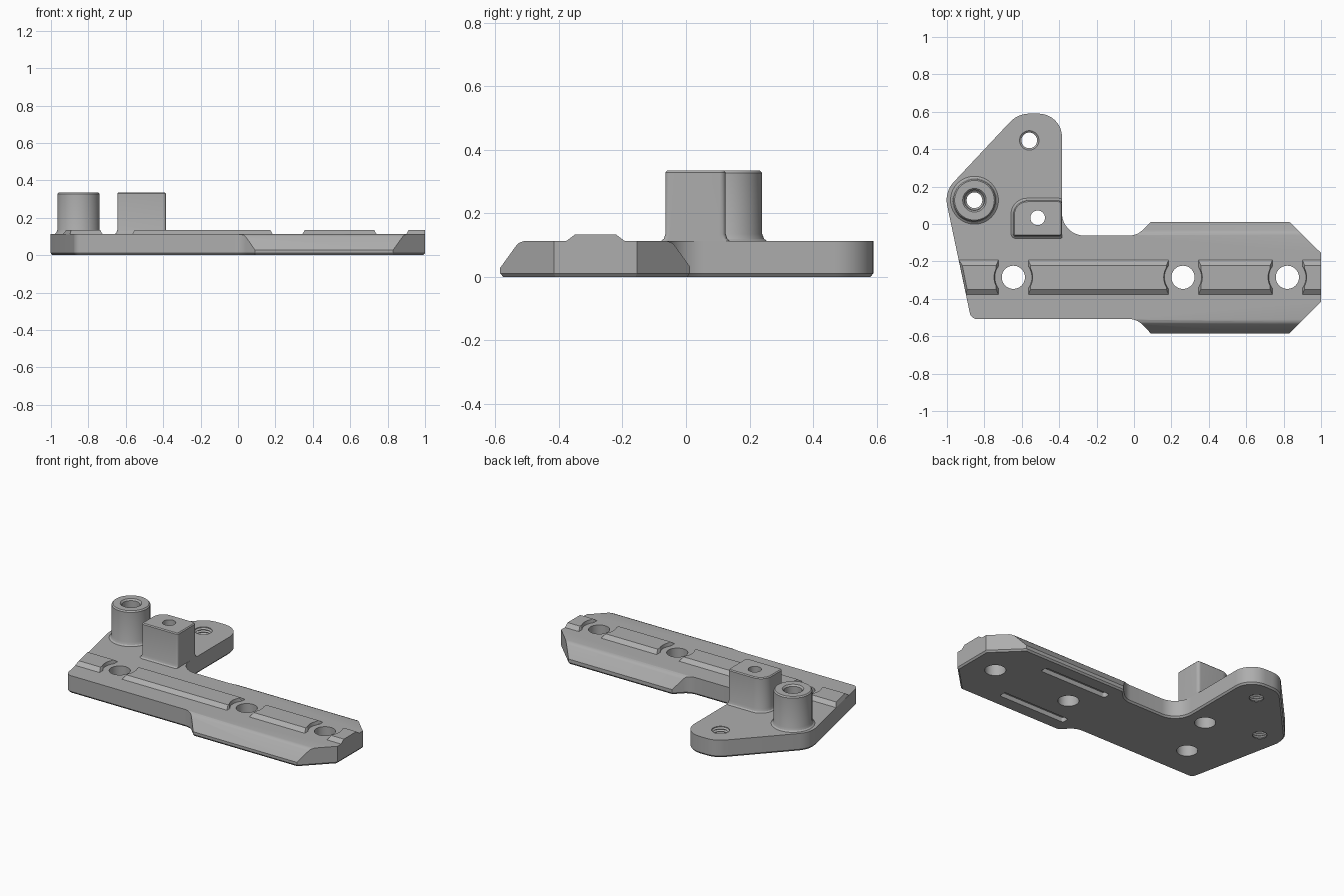
import bpy, bmesh, math
from mathutils import Vector

if "Cube" in bpy.data.objects:
    bpy.data.objects.remove(bpy.data.objects["Cube"])

grey = bpy.data.materials.new("satin_grey")
grey.diffuse_color = (0.42, 0.42, 0.42, 1)
grey.use_nodes = True
grey.node_tree.nodes["Principled BSDF"].inputs["Base Color"].default_value = grey.diffuse_color


def rounded(corners):
    """Counter-clockwise outline from (x, y, fillet radius) corners."""
    out, n = [], len(corners)
    for i, (x, y, r) in enumerate(corners):
        p = Vector((x, y))
        if r == 0:
            out.append(p)
            continue
        a = (Vector(corners[i - 1][:2]) - p).normalized()
        b = (Vector(corners[(i + 1) % n][:2]) - p).normalized()
        half = a.angle(b) / 2
        c = p + (a + b).normalized() * r / math.sin(half)
        s = p + a * r / math.tan(half) - c
        e = p + b * r / math.tan(half) - c
        a0 = math.atan2(s.y, s.x)
        da = (math.atan2(e.y, e.x) - a0 + math.pi) % (2 * math.pi) - math.pi
        steps = max(4, int(abs(da) / 0.13))
        out += [c + r * Vector((math.cos(a0 + da * k / steps), math.sin(a0 + da * k / steps)))
                for k in range(steps + 1)]
    return out


def offset(pts, d):
    """Grow an outline by d."""
    out, n = [], len(pts)
    for i, p in enumerate(pts):
        e1, e2 = (p - pts[i - 1]).normalized(), (pts[(i + 1) % n] - p).normalized()
        n1, n2 = Vector((e1.y, -e1.x)), Vector((e2.y, -e2.x))
        out.append(p + (n1 + n2) * d / (1 + n1.dot(n2)))
    return out


def loft(name, solids, ring_closed=False):
    """Each solid is a list of 3D rings, skinned in order."""
    bm = bmesh.new()
    for rings in solids:
        vs = [[bm.verts.new(p) for p in ring] for ring in rings]
        n = len(vs[0])
        pairs = list(zip(vs, vs[1:])) + ([(vs[-1], vs[0])] if ring_closed else [])
        for lo, hi in pairs:
            for i in range(n):
                j = (i + 1) % n
                bm.faces.new((lo[i], lo[j], hi[j], hi[i]))
        if not ring_closed:
            bm.faces.new(vs[0][::-1])
            bm.faces.new(vs[-1])
    bmesh.ops.recalc_face_normals(bm, faces=bm.faces)
    me = bpy.data.meshes.new(name)
    bm.to_mesh(me)
    bm.free()
    me.materials.append(grey)
    ob = bpy.data.objects.new(name, me)
    bpy.context.collection.objects.link(ob)
    return ob


def at_z(pts, z):
    return [(p[0], p[1], z) for p in pts]


def circles(x, y, profile, n=48):
    """Rings about a vertical axis from (radius, z) pairs."""
    return [[(x + r * math.cos(2 * math.pi * i / n), y + r * math.sin(2 * math.pi * i / n), z)
             for i in range(n)] for r, z in profile]


def cut(ob, cutters):
    bpy.context.view_layer.objects.active = ob
    for c in cutters:
        m = ob.modifiers.new("cut", 'BOOLEAN')
        m.operation, m.solver, m.object = 'DIFFERENCE', 'EXACT', c
        bpy.ops.object.modifier_apply(modifier=m.name)
        bpy.data.objects.remove(c)


TOP, MID = 0.113, -0.285          # plate top, rail centre line
HOLES = (-0.645, 0.262, 0.82)     # screw holes along the rail
BOSS, BLOCK, EAR = (-0.853, 0.127), (-0.515, 0.033), (-0.56, 0.447)

# Base plate with a small chamfer around the bottom
outline = rounded([
    (0.09, -0.585, 0), (0.83, -0.585, 0), (1.0, -0.415, 0), (1.0, -0.155, 0),
    (0.83, 0.012, 0), (0.09, 0.012, 0), (0.016, -0.062, 0.1), (-0.385, -0.062, 0.12),
    (-0.385, 0.59, 0.125), (-0.621, 0.59, 0.14), (-1.014, 0.171, 0.14),
    (-0.871, -0.508, 0.04), (0.016, -0.508, 0.1)])
plate = loft("base_plate", [[at_z(offset(outline, -0.009), 0), at_z(outline, 0.011),
                             at_z(outline, TOP)]])

# Sloped flanks of the wide end
flank = [(0.302, 0.026), (0.25, 0.098), (0.241, 0.107), (0.224, 0.1135),
         (0.224, 0.2), (0.4, 0.2), (0.4, 0.026)]
cutters = [loft("flank_cutter", [[[(x, MID + s * w, z) for w, z in flank] for x in (-0.06, 1.1)]])
           for s in (1, -1)]
# Screw holes
for x, y in [(h, MID) for h in HOLES] + [BLOCK]:
    cutters.append(loft("hole_cutter", [circles(x, y, [(0.062, -0.1), (0.062, 0.3)])]))
# Threaded holes
thread = [(0.052, -0.05)] + [(0.052 if k % 2 else 0.042, 0.004 + 0.008 * k) for k in range(13)]
thread += [(0.052, 0.108), (0.052, 0.2)]
for x, y in (BOSS, EAR):
    cutters.append(loft("thread_cutter", [circles(x, y, thread)]))
# Grooves underneath
for y in (-0.097, -0.473):
    slot = rounded([(0.125, y - 0.024, 0.015), (0.61, y - 0.024, 0.015),
                    (0.61, y + 0.024, 0.015), (0.125, y + 0.024, 0.015)])
    cutters.append(loft("groove_cutter", [[at_z(slot, -0.05), at_z(slot, 0.03)]]))
cut(plate, cutters)

# Raised rail: four tapered strips, scooped around the screw holes
segments = []
for x0, x1, in0, in1 in ((None, -0.725, 0.012, 0.012), (-0.565, 0.185, 0.012, 0.012),
                         (0.345, 0.74, 0.012, 0.012), (0.9, 1.0, 0.012, 0)):
    def ring(z, t):
        pts = []
        for s, end in ((-1, 0), (-1, 1), (1, 1), (1, 0)):
            y = MID + s * (0.092 - 0.028 * t)
            left = -0.975 - 0.203 * y if x0 is None else x0
            pts.append((x1 - in1 * t if end else left + in0 * t, y, z))
        return pts
    segments.append([ring(0.104, 0), ring(TOP, 0), ring(0.134, 1)])
rail = loft("raised_rail", segments)
cut(rail, [loft("scoop_cutter", [circles(h, MID, [(0.095, 0.09), (0.108, 0.16)])]) for h in HOLES])

# Round boss with a bore and a flared foot
boss = loft("round_boss", [circles(*BOSS, [
    (0.128, 0.104), (0.128, TOP), (0.119, 0.12), (0.113, 0.135), (0.113, 0.327), (0.106, 0.335),
    (0.063, 0.335), (0.054, 0.325), (0.054, 0.104)], 64)], True)

# Square block with one large rounded corner and a flared foot
foot = rounded([(-0.645, -0.065, 0.015), (-0.385, -0.065, 0.015),
                (-0.385, 0.125, 0.02), (-0.645, 0.125, 0.075)])
block = loft("square_block", [[[(min(p.x, -0.385), p.y, z) for p in offset(foot, d)] for z, d in (
    (0.09, 0.0), (0.105, 0.013), (TOP, 0.013), (0.12, 0.005), (0.135, 0), (0.329, 0), (0.335, -0.006))]])
cut(block, [loft("bore_cutter", [circles(*BLOCK, [(0.039, 0), (0.039, 0.5)])])])

# Smooth the curves, keep edges crisp
for ob in (plate, rail, boss, block):
    bpy.ops.object.select_all(action='DESELECT')
    ob.select_set(True)
    bpy.context.view_layer.objects.active = ob
    bpy.ops.object.shade_smooth_by_angle(angle=math.radians(28))
